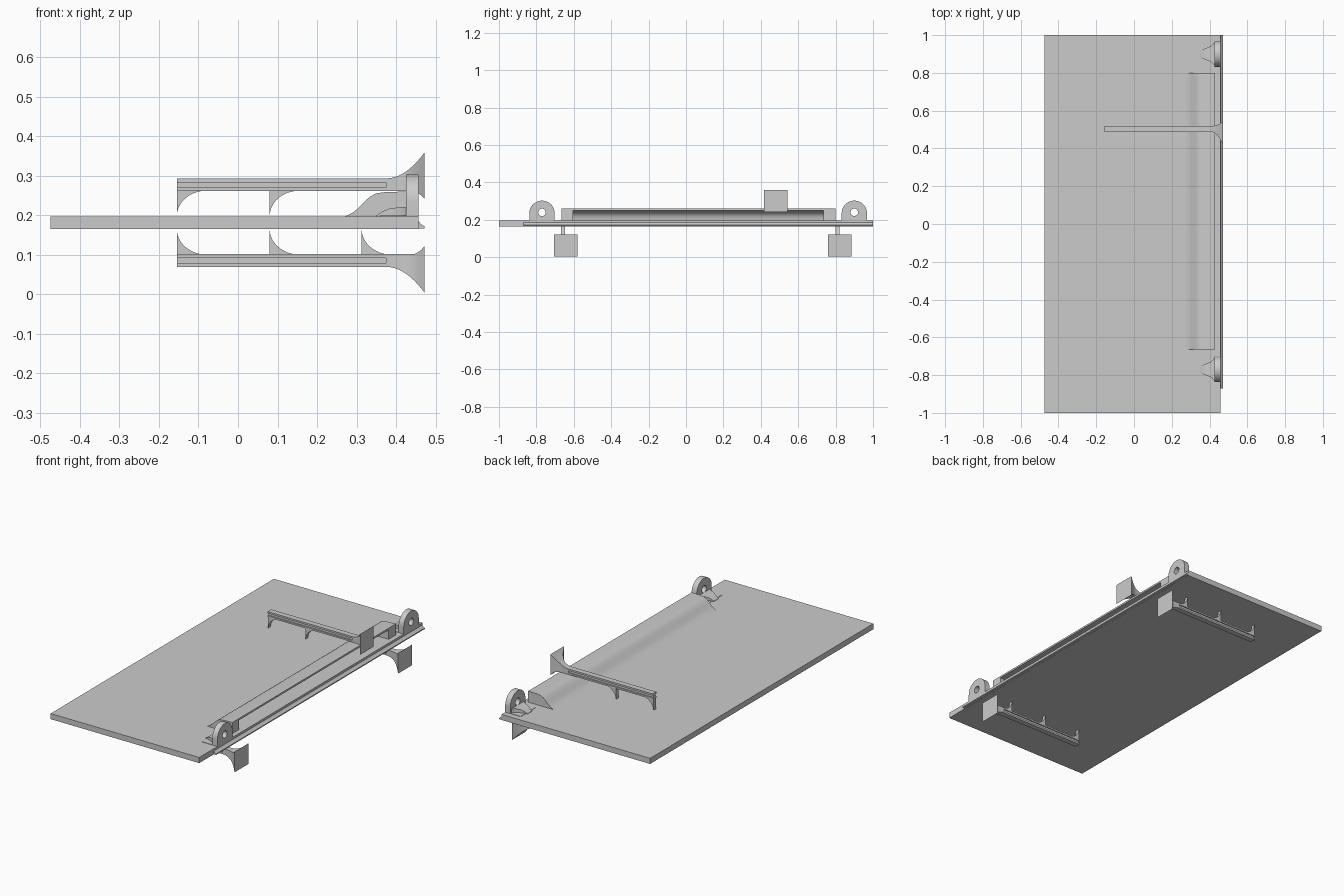
import bpy, bmesh, math
from mathutils import Vector

cube = bpy.data.objects.get("Cube")
if cube:
    bpy.data.objects.remove(cube, do_unlink=True)

grey = bpy.data.materials.new("plain_grey")
grey.use_nodes = True
grey.diffuse_color = (0.6, 0.6, 0.6, 1)
grey.node_tree.nodes["Principled BSDF"].inputs["Base Color"].default_value = (0.6, 0.6, 0.6, 1)


def finish(name, bm, smooth=True):
    bmesh.ops.recalc_face_normals(bm, faces=bm.faces)
    mesh = bpy.data.meshes.new(name)
    bm.to_mesh(mesh)
    bm.free()
    mesh.materials.append(grey)
    obj = bpy.data.objects.new(name, mesh)
    bpy.context.collection.objects.link(obj)
    if smooth:
        bpy.ops.object.select_all(action='DESELECT')
        obj.select_set(True)
        bpy.context.view_layer.objects.active = obj
        bpy.ops.object.shade_smooth_by_angle(angle=math.radians(35))
    return obj


def box(name, x0, x1, y0, y1, z0, z1):
    return extrude_y(name, [(x0, z0), (x1, z0), (x1, z1), (x0, z1)], y0, y1, False)


def extrude_y(name, profile, y0, y1, smooth=True):
    bm = bmesh.new()
    face = bm.faces.new([bm.verts.new((x, y0, z)) for x, z in profile])
    new = bmesh.ops.extrude_face_region(bm, geom=[face], use_keep_orig=True)["geom"]
    bmesh.ops.translate(bm, vec=(0, y1 - y0, 0), verts=[v for v in new if isinstance(v, bmesh.types.BMVert)])
    return finish(name, bm, smooth)


def loft(name, rings):
    bm = bmesh.new()
    rows = [[bm.verts.new(p) for p in ring] for ring in rings]
    n = len(rows[0])
    for a, b in zip(rows, rows[1:]):
        for i in range(n):
            j = (i + 1) % n
            bm.faces.new((a[i], a[j], b[j], b[i]))
    bm.faces.new(rows[0])
    bm.faces.new(rows[-1])
    return finish(name, bm)


def rect(x, y0, y1, z0, z1):
    return [(x, y0, z0), (x, y1, z0), (x, y1, z1), (x, y0, z1)]


# Main panel and sloping edge lip
PLATE_TOP, PLATE_BOTTOM = 0.197, 0.165
box("panel", -0.475, 0.457, -1, 1, PLATE_BOTTOM, PLATE_TOP)
extrude_y("edge_lip", [(0.455, 0.188), (0.462, 0.178), (0.472, 0.172), (0.472, 0.166), (0.455, 0.166)],
          -0.87, 1.0)

# Long hood: smooth shell with an open front, closed by solid end blocks
outer = [(0.27, 0.196), (0.29, 0.206), (0.305, 0.218), (0.32, 0.234), (0.335, 0.247),
         (0.35, 0.255), (0.37, 0.258), (0.43, 0.26)]
inner = [(0.43, 0.25), (0.385, 0.248), (0.365, 0.242), (0.35, 0.23), (0.342, 0.215), (0.34, 0.196)]
extrude_y("hood", outer + inner, -0.605, 0.735)
for name, y0, y1 in (("hood_front_end", -0.665, -0.605), ("hood_back_end", 0.735, 0.80)):
    extrude_y(name, outer + [(0.43, 0.196)], y0, y1)


# Pierced lugs with a tapering rear gusset
def lug(prefix, yc, r=0.0675, zc=0.235, x0=0.425, x1=0.457):
    bm = bmesh.new()
    steps = 32
    outline = [(r, PLATE_TOP - zc)]
    outline += [(r * math.cos(math.pi * i / steps), r * math.sin(math.pi * i / steps)) for i in range(steps + 1)]
    outline.append((-r, PLATE_TOP - zc))
    hole = [(0.02 * math.cos(math.tau * i / 24), 0.02 * math.sin(math.tau * i / 24) + 0.005) for i in range(24)]
    edges = []
    for loop in (outline, hole):
        vs = [bm.verts.new((x0, yc + y, zc + z)) for y, z in loop]
        edges += [bm.edges.new((vs[i - 1], vs[i])) for i in range(len(vs))]
    bmesh.ops.triangle_fill(bm, edges=edges, use_beauty=True, normal=Vector((1, 0, 0)))
    new = bmesh.ops.extrude_face_region(bm, geom=bm.faces[:], use_keep_orig=True)["geom"]
    bmesh.ops.translate(bm, vec=(x1 - x0, 0, 0), verts=[v for v in new if isinstance(v, bmesh.types.BMVert)])
    finish(prefix + "_lug", bm)
    box(prefix + "_lug_base", 0.36, x1, yc - r, yc + r, PLATE_TOP - 0.002, PLATE_TOP + 0.002)
    sections = [(0.35, 0.02, 0.199), (0.365, 0.024, 0.209), (0.385, 0.032, 0.217),
                (0.41, 0.042, 0.22), (0.426, 0.06, 0.221)]
    loft(prefix + "_lug_gusset", [rect(x, yc - w, yc + w, PLATE_TOP - 0.002, z) for x, w, z in sections])


lug("front", -0.77)
lug("back", 0.90)


# Ribbed arms with concave brackets and a flared square end
def arm(prefix, yc, plate_y, legs, upper, hw=0.016):
    def zz(d):
        return PLATE_TOP + d if upper else PLATE_BOTTOM - d

    near, far, steps = 0.064, 0.096, 12
    web = hw * 0.6
    section = [(-hw, near), (hw, near), (hw, 0.073), (web, 0.073), (web, 0.086), (hw, 0.086),
               (hw, far), (-hw, far), (-hw, 0.086), (-web, 0.086), (-web, 0.073), (-hw, 0.073)]
    loft(prefix + "_arm", [[(x, yc + y, zz(d)) for y, d in section] for x in (-0.155, 0.46)])
    # Flared end blends from the arm outline to a square
    rings = []
    for i in range(steps + 1):
        t = i / steps
        x = 0.375 + 0.097 * t
        top = far + 0.065 * t ** 2.0
        side = max(0, (x - 0.41) / 0.062) ** 2
        low = near - 0.02 * max(0, (x - 0.44) / 0.032) ** 2
        y0 = yc - hw + (plate_y - 0.062 - yc + hw) * side
        y1 = yc + hw + (plate_y + 0.062 - yc - hw) * side
        rings.append(rect(x, y0, y1, zz(low), zz(top)))
    loft(prefix + "_arm_flare", rings)
    # Brackets rise from a point on the panel into a wide root on the arm
    for n, x in enumerate(legs):
        curve = [(x + 0.076 * (1 - math.cos(a)), zz(0.065 * math.sin(a)))
                 for a in (math.pi / 2 * i / steps for i in range(steps + 1))]
        extrude_y(f"{prefix}_bracket_{n + 1}", [(x, zz(0.065))] + curve, yc - 0.011, yc + 0.011)


arm("upper", 0.503, 0.48, (-0.155, 0.08), True)
arm("lower_front", -0.657, -0.643, (-0.155, 0.08, 0.313), False)
arm("lower_back", 0.81, 0.822, (-0.155, 0.08, 0.313), False)
